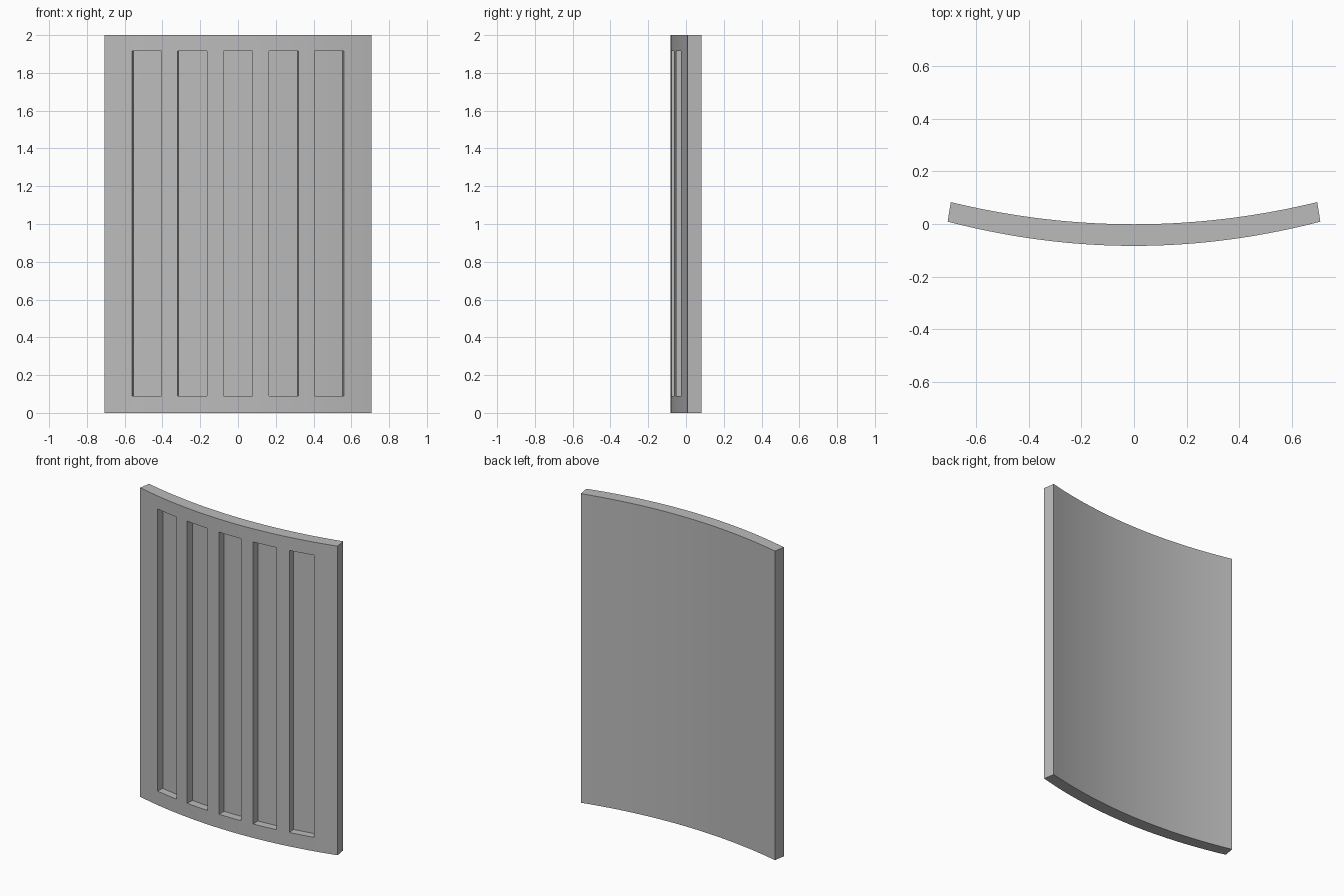
import bpy, bmesh

cube = bpy.data.objects.get("Cube")
if cube:
    bpy.data.objects.remove(cube, do_unlink=True)

HALF_WIDTH = 0.707
HEIGHT = 2.0

grey = bpy.data.materials.new("plain grey")
grey.use_nodes = True
grey.diffuse_color = (0.5, 0.5, 0.5, 1)
grey.node_tree.nodes["Principled BSDF"].inputs["Base Color"].default_value = (0.5, 0.5, 0.5, 1)


def bowed_point(x, depth):
    """Plan position: x along the front, depth 0 = front face, 1 = back face."""
    front = -0.083 + 0.184 * x * x
    back = -0.001 + 0.168 * x * x
    return x * (1 - 0.017 * depth), front + (back - front) * depth


def bowed_block(name, x0, x1, d0, d1, z0, z1, steps):
    """Solid that follows the bow of the panel."""
    bm = bmesh.new()
    rings = []
    for i in range(steps + 1):
        x = x0 + (x1 - x0) * i / steps
        corners = ((d0, z0), (d1, z0), (d1, z1), (d0, z1))
        rings.append([bm.verts.new((*bowed_point(x, d), z)) for d, z in corners])
    for a, b in zip(rings, rings[1:]):
        for k in range(4):
            n = (k + 1) % 4
            bm.faces.new((a[k], a[n], b[n], b[k]))
    bm.faces.new(rings[0])
    bm.faces.new(rings[-1])
    bmesh.ops.recalc_face_normals(bm, faces=bm.faces)
    mesh = bpy.data.meshes.new(name)
    bm.to_mesh(mesh)
    bm.free()
    mesh.materials.append(grey)
    obj = bpy.data.objects.new(name, mesh)
    bpy.context.collection.objects.link(obj)
    return obj


# Curved panel
panel = bowed_block("curved_panel", -HALF_WIDTH, HALF_WIDTH, 0, 1, 0, HEIGHT, 36)
bpy.ops.object.select_all(action="DESELECT")
bpy.context.view_layer.objects.active = panel
panel.select_set(True)

# Five upright recesses in the front
for i in range(-2, 3):
    middle = i * 0.241
    cutter = bowed_block("recess_cutter", middle - 0.078, middle + 0.078,
                         -0.4, 0.62, 0.09, 1.915, 6)
    cutter.hide_render = True
    cut = panel.modifiers.new("recess", "BOOLEAN")
    cut.operation = "DIFFERENCE"
    cut.solver = "EXACT"
    cut.object = cutter
    bpy.ops.object.modifier_apply(modifier=cut.name)
    bpy.data.objects.remove(cutter, do_unlink=True)

bpy.ops.object.shade_smooth_by_angle(angle=0.5)
